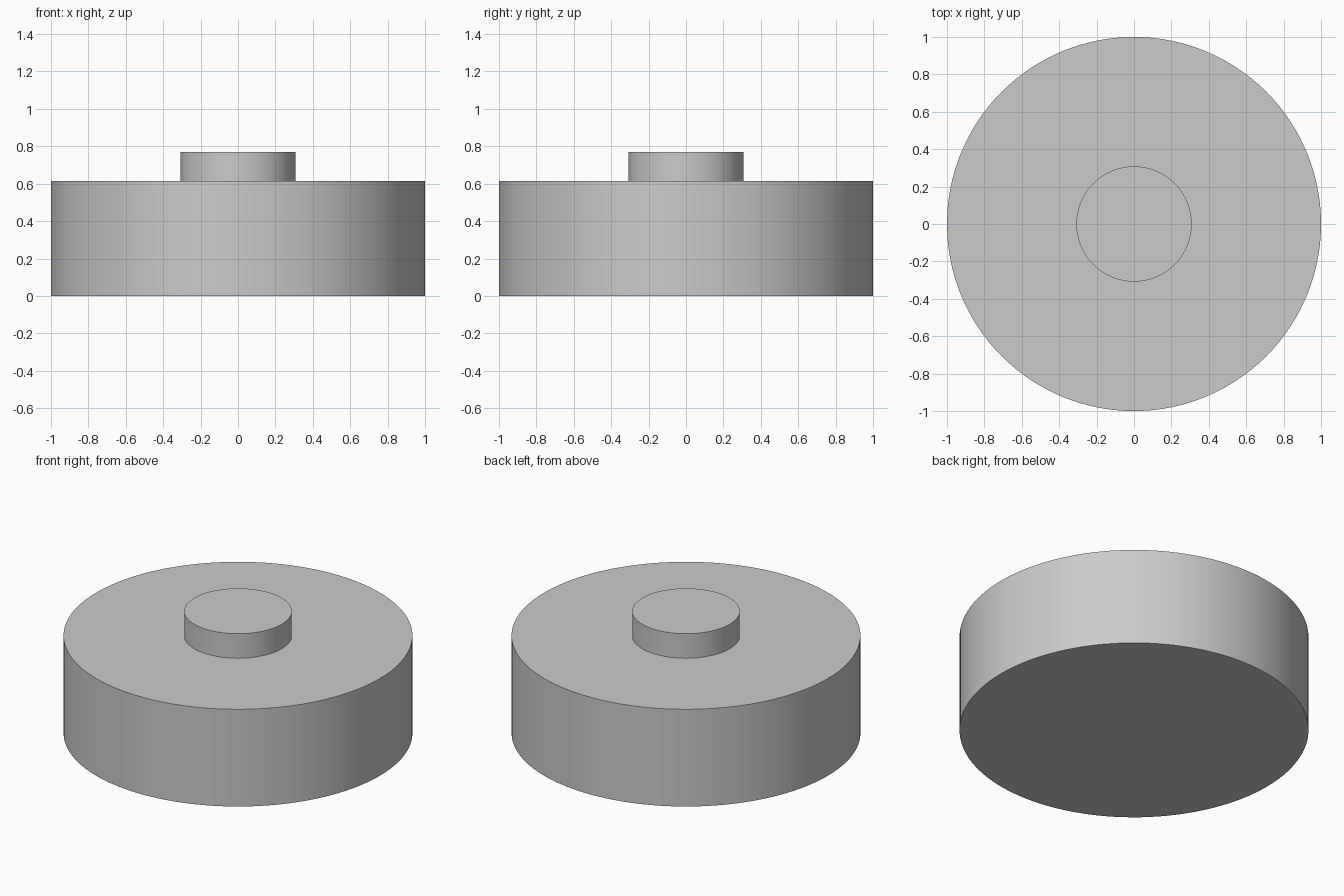
import bpy
import math

if "Cube" in bpy.data.objects:
    bpy.data.objects.remove(bpy.data.objects["Cube"])


def disc(name, radius, bottom, top):
    """Upright cylinder between two heights, smooth wall and sharp rims."""
    bpy.ops.mesh.primitive_cylinder_add(
        vertices=128, radius=radius, depth=top - bottom,
        location=(0, 0, (bottom + top) / 2))
    part = bpy.context.object
    part.name = name
    bpy.ops.object.shade_smooth_by_angle(angle=math.radians(30))
    return part


# Wide round body standing on the ground
disc("body", 1.0, 0.0, 0.615)

# Small round boss centred on the top face
disc("top_boss", 0.308, 0.615, 0.77)
